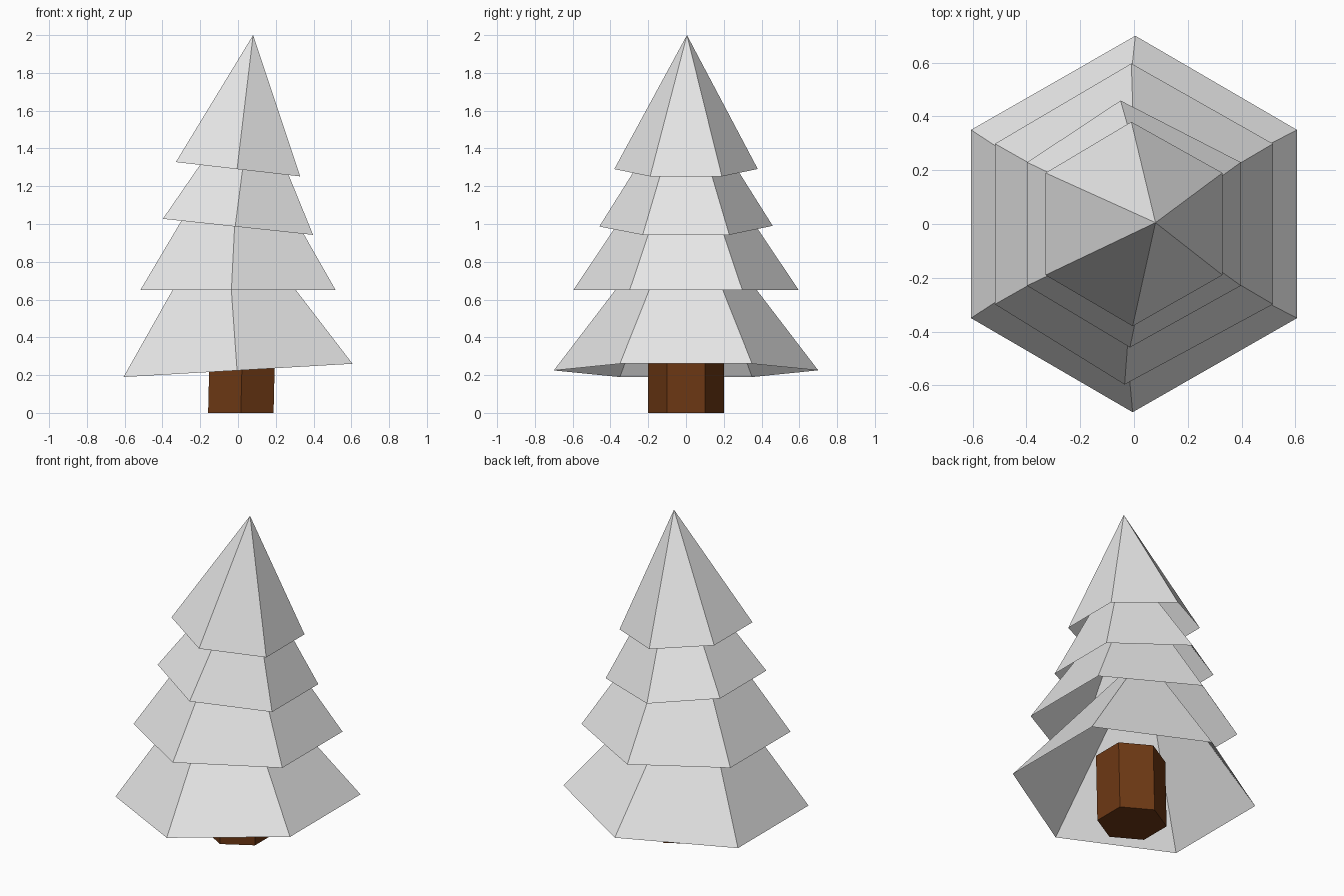
import bpy, bmesh
from math import sin, cos, radians

cube = bpy.data.objects.get("Cube")
if cube:
    bpy.data.objects.remove(cube, do_unlink=True)


def make_material(name, rgb):
    mat = bpy.data.materials.new(name)
    mat.use_nodes = True
    color = (*rgb, 1)
    mat.diffuse_color = color
    mat.node_tree.nodes["Principled BSDF"].inputs["Base Color"].default_value = color
    return mat


def add_object(name, bm, mat):
    bmesh.ops.recalc_face_normals(bm, faces=bm.faces)
    mesh = bpy.data.meshes.new(name)
    bm.to_mesh(mesh)
    bm.free()
    mesh.materials.append(mat)
    obj = bpy.data.objects.new(name, mesh)
    bpy.context.collection.objects.link(obj)
    return obj


def hexagon(radius):
    # Corners point to the front and the back
    return [(radius * cos(radians(a)), radius * sin(radians(a))) for a in range(-90, 270, 60)]


def make_tier(name, radius, rim_z, tilt, front_x, back_x, apex, mat):
    # Hollow six-sided cone with a leaning rim
    bm = bmesh.new()
    rim = []
    for i, (x, y) in enumerate(hexagon(radius)):
        x += {0: front_x, 3: back_x}.get(i, 0)
        rim.append(bm.verts.new((x, y, rim_z + tilt * x)))
    tip = bm.verts.new(apex)
    for i in range(6):
        bm.faces.new((rim[i], rim[(i + 1) % 6], tip))
    add_object(name, bm, mat)


def make_trunk(name, radius, height, center_x, lean, mat):
    bm = bmesh.new()
    base = bm.faces.new([bm.verts.new((x + center_x, y, 0)) for x, y in hexagon(radius)])
    top = bmesh.ops.extrude_face_region(bm, geom=[base], use_keep_orig=True)
    verts = [v for v in top["geom"] if isinstance(v, bmesh.types.BMVert)]
    bmesh.ops.translate(bm, verts=verts, vec=(lean, 0, height))
    add_object(name, bm, mat)


foliage = make_material("pale grey foliage", (0.8, 0.8, 0.8))
bark = make_material("brown bark", (0.155, 0.04, 0.007))

make_trunk("trunk", 0.2, 0.42, 0.015, 0.01, bark)

# Foliage, from the bottom up
make_tier("bottom_tier", 0.7, 0.225, 0.058, -0.005, 0.005, (-0.07, 0, 1.14), foliage)
make_tier("lower_middle_tier", 0.597, 0.65, 0, -0.035, -0.01, (0.01, 0, 1.54), foliage)
make_tier("upper_middle_tier", 0.459, 0.985, -0.107, -0.015, -0.05, (0.08, 0, 1.72), foliage)
make_tier("top_tier", 0.38, 1.29, -0.115, -0.005, -0.01, (0.08, 0.005, 2), foliage)
